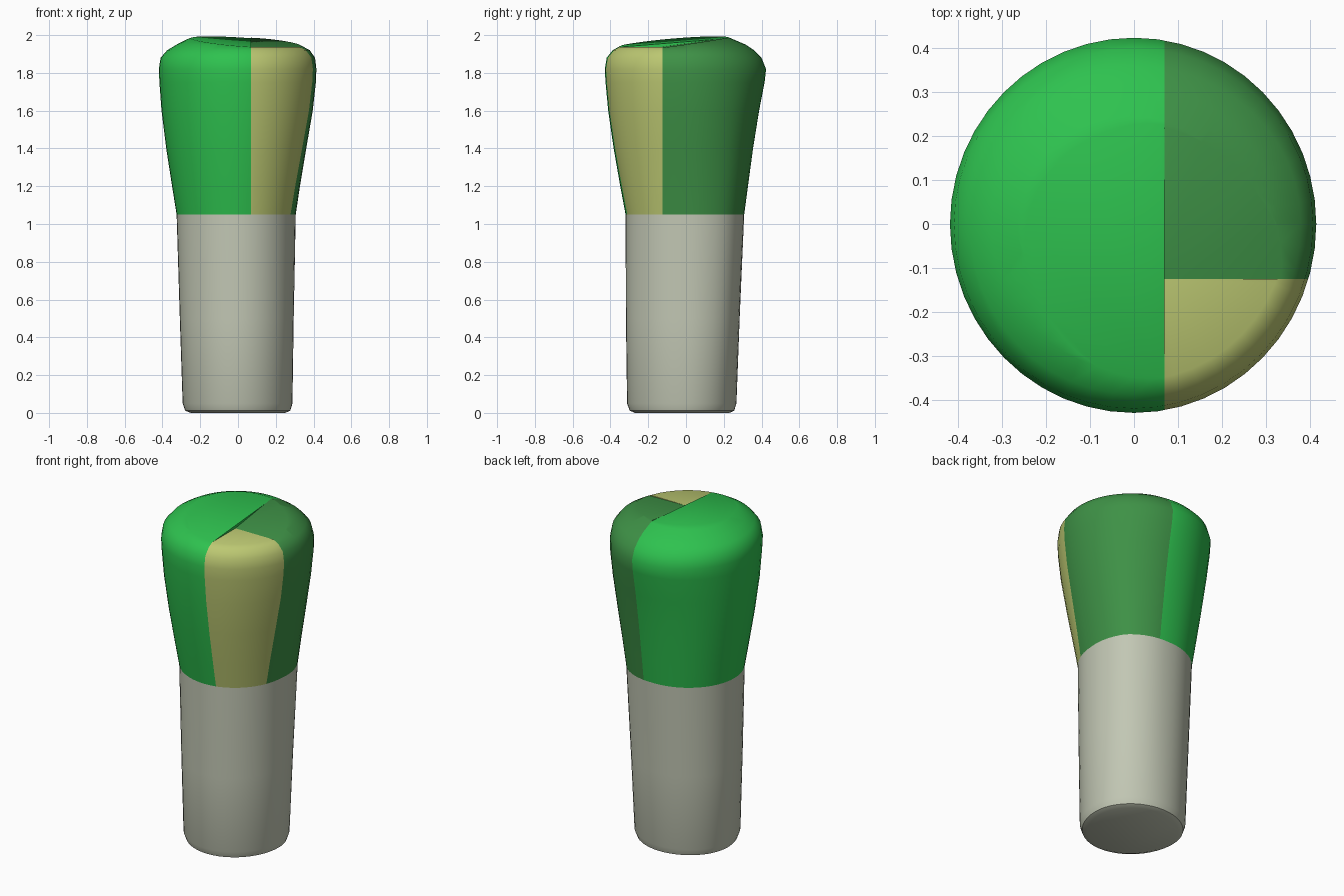
import bpy, bmesh, math
from mathutils import Vector

if "Cube" in bpy.data.objects:
    bpy.data.objects.remove(bpy.data.objects["Cube"], do_unlink=True)

SEGMENTS = 48
SPLIT_X, SPLIT_Y, JOINT = 0.07, -0.125, 1.05


def material(name, rgb):
    linear = [((c / 255 + 0.055) / 1.055) ** 2.4 for c in rgb]
    mat = bpy.data.materials.new(name)
    mat.use_nodes = True
    mat.diffuse_color = (*linear, 1)
    mat.node_tree.nodes["Principled BSDF"].inputs["Base Color"].default_value = (*linear, 1)
    return mat


def ring(bm, z, left, right, front, back, corner):
    """Rounded section with four reaches and a soft corner at the back right."""
    verts = []
    for i in range(SEGMENTS):
        a = 2 * math.pi * i / SEGMENTS
        c, s = math.cos(a), math.sin(a)
        away = abs(math.remainder(a - math.radians(42), 2 * math.pi))
        k = 1 + corner * max(0, 1 - away / math.radians(45))
        x = c * (right if c > 0 else left)
        y = s * (back if s > 0 else front)
        verts.append(bm.verts.new((x * k, y * k, z)))
    return verts


def loft(sections):
    bm = bmesh.new()
    rings = [ring(bm, *s) for s in sections]
    for low, high in zip(rings, rings[1:]):
        for i in range(SEGMENTS):
            j = (i + 1) % SEGMENTS
            bm.faces.new((low[i], low[j], high[j], high[i]))
    bm.faces.new(rings[0][::-1])
    bm.faces.new(rings[-1])
    return bm


def slice_off(bm, point, normal):
    """Remove everything on the normal's side and close the cut."""
    cut = bmesh.ops.bisect_plane(
        bm, geom=bm.verts[:] + bm.edges[:] + bm.faces[:], dist=1e-5,
        plane_co=Vector(point), plane_no=Vector(normal), clear_outer=True)
    edges = [e for e in cut["geom_cut"] if isinstance(e, bmesh.types.BMEdge)]
    bmesh.ops.edgeloop_fill(bm, edges=edges)
    bmesh.ops.recalc_face_normals(bm, faces=bm.faces[:])


def finish(bm, name, mat):
    mesh = bpy.data.meshes.new(name)
    bm.to_mesh(mesh)
    bm.free()
    obj = bpy.data.objects.new(name, mesh)
    bpy.context.collection.objects.link(obj)
    mesh.materials.append(mat)
    bpy.ops.object.select_all(action="DESELECT")
    obj.select_set(True)
    bpy.context.view_layer.objects.active = obj
    bpy.ops.object.shade_smooth_by_angle(angle=math.radians(38))


# Sections: height, reach left (-x), right (+x), front, back, corner strength
joint = (JOINT, 0.325, 0.302, 0.32, 0.308, 0.09)
stem = [
    (0.0, 0.25, 0.25, 0.27, 0.23, 0),
    (0.012, 0.28, 0.277, 0.298, 0.255, 0),
    (0.05, 0.293, 0.288, 0.312, 0.267, 0.01),
    (0.5, 0.308, 0.294, 0.318, 0.284, 0.045),
    joint,
]
head = [
    joint,
    (1.2, 0.349, 0.325, 0.348, 0.328, 0.075),
    (1.4, 0.38, 0.36, 0.383, 0.355, 0.055),
    (1.6, 0.405, 0.395, 0.412, 0.387, 0.03),
    (1.75, 0.416, 0.412, 0.426, 0.416, 0.01),
    (1.82, 0.419, 0.415, 0.43, 0.424, 0),
    (1.88, 0.41, 0.408, 0.42, 0.4, 0),
    (1.92, 0.375, 0.38, 0.388, 0.36, 0),
    (1.95, 0.325, 0.325, 0.335, 0.315, 0),
    (1.98, 0.265, 0.24, 0.25, 0.245, 0),
    (2.0, 0.21, 0.19, 0.2, 0.2, 0),
    (2.03, 0.1, 0.1, 0.1, 0.1, 0),
]

# Root post
finish(loft(stem), "post", material("warm grey", (194, 199, 180)))

# Head wedges: name, colour, top height and slopes in x and y, side cuts
cut_x = (SPLIT_X, 0, 0)
cut_y = (0, SPLIT_Y, 0)
wedges = [
    ("large_wedge", material("bright green", (46, 194, 79)), 1.97, -0.07, 0.08,
     [(cut_x, (1, 0, 0))]),
    ("back_wedge", material("dark green", (62, 145, 70)), 1.957, -0.02, 0.14,
     [(cut_x, (-1, 0, 0)), (cut_y, (0, -1, 0))]),
    ("front_wedge", material("olive yellow", (188, 200, 114)), 1.938, 0, 0,
     [(cut_x, (-1, 0, 0)), (cut_y, (0, 1, 0))]),
]
for name, mat, height, slope_x, slope_y, cuts in wedges:
    bm = loft(head)
    slice_off(bm, (0, 0, height), (-slope_x, -slope_y, 1))
    for point, normal in cuts:
        slice_off(bm, point, normal)
    finish(bm, name, mat)
